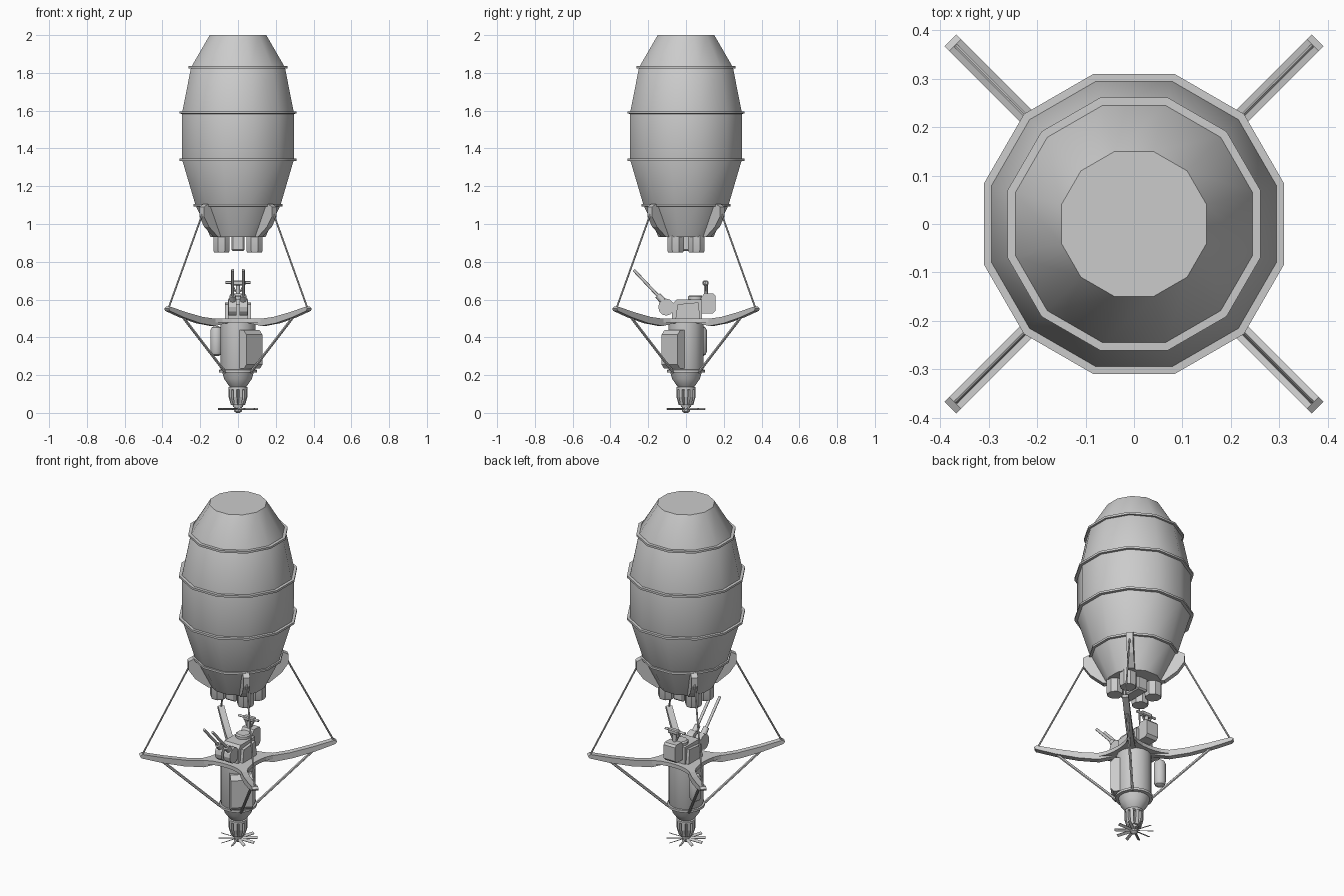
import bpy, bmesh
from math import radians, pi, cos, sin, tau
from mathutils import Matrix, Vector

if "Cube" in bpy.data.objects:
    bpy.data.objects.remove(bpy.data.objects["Cube"])


def finish(name, bm, smooth=0):
    bmesh.ops.recalc_face_normals(bm, faces=bm.faces)
    me = bpy.data.meshes.new(name)
    bm.to_mesh(me)
    bm.free()
    ob = bpy.data.objects.new(name, me)
    bpy.context.collection.objects.link(ob)
    if smooth:
        bpy.ops.object.select_all(action='DESELECT')
        bpy.context.view_layer.objects.active = ob
        ob.select_set(True)
        bpy.ops.object.shade_smooth_by_angle(angle=radians(smooth))
    return ob


def lathe(name, prof, n, at=(0, 0), smooth=35):
    """Closed turned solid from (radius, z) points; flats face the axes."""
    bm = bmesh.new()
    rings = [[bm.verts.new((at[0] + r * cos(tau * (i + .5) / n),
                            at[1] + r * sin(tau * (i + .5) / n), z))
              for i in range(n)] for r, z in prof]
    for a, b in zip(rings, rings[1:]):
        for i in range(n):
            j = (i + 1) % n
            bm.faces.new((a[i], a[j], b[j], b[i]))
    bm.faces.new(rings[0])
    bm.faces.new(rings[-1])
    return finish(name, bm, smooth)


def slab(name, prof, width, angle=0, off=0):
    """Profile of (radius, z) points, thickened sideways and turned about z."""
    bm = bmesh.new()
    f = bm.faces.new([bm.verts.new((r, off - width / 2, z)) for r, z in prof])
    g = bmesh.ops.extrude_face_region(bm, geom=[f])
    bmesh.ops.translate(bm, vec=(0, width, 0),
                        verts=[v for v in g['geom'] if isinstance(v, bmesh.types.BMVert)])
    bm.transform(Matrix.Rotation(angle, 4, 'Z'))
    return finish(name, bm)


def rod(name, a, b, r1, r2=None, n=8):
    a, b = Vector(a), Vector(b)
    bm = bmesh.new()
    bmesh.ops.create_cone(bm, cap_ends=True, segments=n, radius1=r1,
                          radius2=r1 if r2 is None else r2, depth=(b - a).length)
    q = (b - a).to_track_quat('Z', 'Y').to_matrix().to_4x4()
    bm.transform(Matrix.Translation((a + b) / 2) @ q)
    return finish(name, bm, 50)


def box(name, lo, hi, bevel=0):
    lo, hi = Vector(lo), Vector(hi)
    bm = bmesh.new()
    bmesh.ops.create_cube(bm, size=1)
    bm.transform(Matrix.Translation((lo + hi) / 2) @ Matrix.Diagonal((*(hi - lo), 1)))
    if bevel:
        bmesh.ops.bevel(bm, geom=bm.edges[:], offset=bevel, segments=1, affect='EDGES')
    return finish(name, bm)


def polar(r, ang, z):
    return (r * cos(ang), r * sin(ang), z)


# Balloon envelope and its hoops
lathe("balloon", [(.15, .93), (.233, 1.10), (.306, 1.34), (.306, 1.59),
                  (.257, 1.83), (.155, 2.0)], 12)
for r, z in [(.236, 1.10), (.313, 1.34), (.313, 1.59), (.262, 1.83)]:
    lathe("balloon_hoop", [(r - .02, z - .007), (r + .008, z - .006),
                           (r + .008, z + .006), (r - .02, z + .007)], 12)

# Burner nozzles under the balloon
for sx in (-1, 1):
    for sy in (-1, 1):
        lathe("burner_nozzle", [(.043, .85), (.047, .86), (.047, .94)], 8,
              (sx * .0875, sy * .055))
box("burner_core", (-.035, -.075, .857), (.035, .075, .94), .008)

# Four diagonal sets: bracket, rope, arm and strut
for k in range(4):
    a = pi / 4 + k * pi / 2
    slab("balloon_bracket", [(.20, 1.10), (.245, 1.105), (.272, 1.09), (.272, 1.04),
                             (.235, .985), (.165, .93), (.14, .93)], .036, a)
    rod("rope", polar(.268, a, 1.05), polar(.52, a, .555), .005, n=6)
    slab("arm", [(0, .485), (.12, .472), (.19, .46), (.30, .475), (.42, .505),
                 (.528, .54), (.536, .553), (.522, .562), (.40, .532),
                 (.28, .508), (.17, .497), (0, .50)], .034, a)
    rod("strut", polar(.41, a, .505), polar(.095, a, .215), .008, n=6)

# Four-pointed deck plate with concave sides
bm = bmesh.new()
star = [bm.verts.new(polar((.235, .15, .122, .115, .122, .15)[i % 6],
                           pi / 4 + i // 6 * pi / 2 + radians((0, 12, 28, 45, 62, 78)[i % 6]), .478))
        for i in range(24)]
f = bm.faces.new(star)
g = bmesh.ops.extrude_face_region(bm, geom=[f])
bmesh.ops.translate(bm, vec=(0, 0, .022),
                    verts=[v for v in g['geom'] if isinstance(v, bmesh.types.BMVert)])
finish("deck_plate", bm)

# Gondola hull, collar and engine neck
lathe("hull", [(.03, .125), (.05, .145), (.075, .18), (.085, .215), (.094, .235),
               (.094, .49)], 16)
lathe("hull_collar", [(.085, .213), (.102, .215), (.102, .228), (.085, .23)], 16)
lathe("engine_core", [(.026, .03), (.034, .06), (.036, .14)], 12)
lathe("engine_cap", [(.04, .12), (.052, .125), (.052, .136), (.04, .142)], 12)
for k in range(10):
    slab("engine_cylinder", [(.025, .042), (.038, .042), (.05, .085), (.05, .13),
                             (.025, .13)], .018, k * tau / 10)

# Propeller
lathe("propeller_hub", [(.01, 0), (.022, .008), (.022, .035)], 10)
for k in range(10):
    bm = bmesh.new()
    bmesh.ops.create_cube(bm, size=1)
    bm.transform(Matrix.Rotation(k * tau / 10, 4, 'Z') @ Matrix.Translation((.06, 0, .02))
                 @ Matrix.Rotation(radians(30), 4, 'X') @ Matrix.Diagonal((.09, .016, .004, 1)))
    finish("propeller_blade", bm)

# Equipment locker on the front right, gas bottle on the back left
slab("locker", [(.06, .235), (.105, .235), (.122, .255), (.122, .415), (.10, .44),
                (.06, .44)], .12, -pi / 4)
lathe("gas_bottle", [(.012, .30), (.026, .308), (.033, .325), (.033, .435),
                     (.026, .452), (.012, .46)], 10, (-.115, .078))

# Turret block (profiles run along y) with side plates
slab("turret", [(-.075, .495), (-.075, .575), (-.05, .60), (.085, .60), (.085, .495)],
     .105, pi / 2)
slab("turret_side", [(-.055, .50), (-.045, .575), (.065, .585), (.075, .50)], .14, pi / 2)
slab("turret_rear_box", [(.08, .525), (.14, .525), (.155, .54), (.155, .62),
                         (.145, .632), (.095, .632), (.08, .61)], .075, pi / 2)
lathe("hatch", [(.042, .595), (.042, .615), (.034, .622)], 12, (0, .05))

# Twin cannons in rounded mounts
for s in (-1, 1):
    mount = [(-.105 + .042 * cos(t * tau / 12), .56 + .045 * sin(t * tau / 12))
             for t in range(12)]
    slab("cannon_mount", mount, .042, pi / 2, s * .028)
    rod("cannon_sleeve", (s * .028, -.105, .575), (s * .028, -.15, .622), .02, .016)
    rod("cannon_barrel", (s * .028, -.11, .58), (s * .028, -.277, .757), .008)

# Light gun on a post behind the hatch
rod("gun_post", (0, .105, .62), (0, .105, .685), .011)
box("gun_body", (-.03, .088, .675), (.04, .118, .70), .005)
rod("gun_barrel", (-.065, .10, .69), (.065, .10, .69), .007)
for s in (-1, 1):
    rod("gun_brace", (s * .012, .105, .64), (s * .035, .105, .685), .005, n=6)
